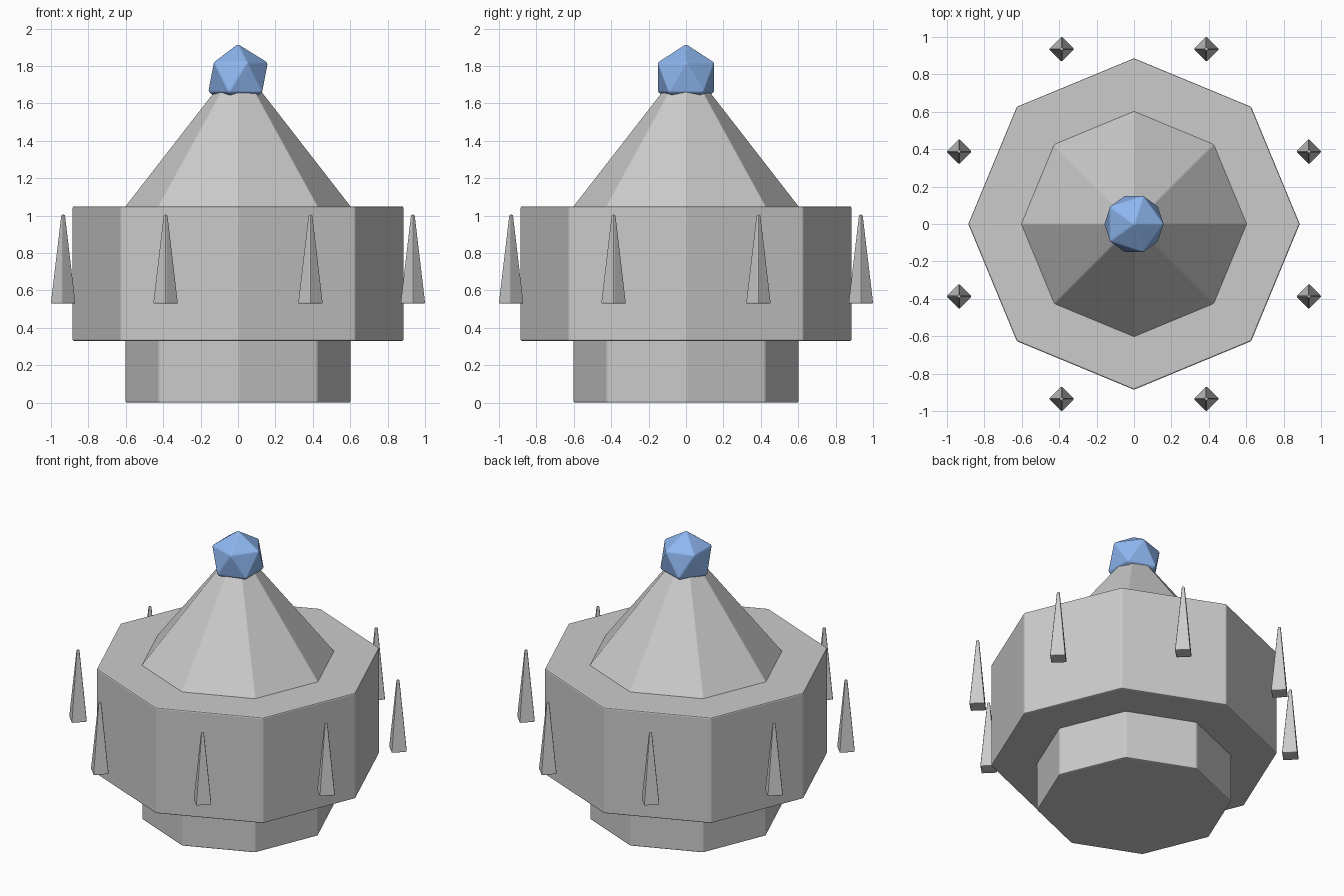
import bpy
from math import cos, sin, pi

if "Cube" in bpy.data.objects:
    bpy.data.objects.remove(bpy.data.objects["Cube"])


def finish(obj, name, bevel):
    """Name the part and soften its edges with a tiny bevel."""
    obj.name = name
    mod = obj.modifiers.new("edge_bevel", 'BEVEL')
    mod.width = bevel
    mod.segments = 2
    mod.limit_method = 'ANGLE'
    mod.angle_limit = 0.3
    return obj


def frustum(name, sides, r1, r2, z0, z1, x=0, y=0, bevel=0.008):
    """Straight or tapered prism standing between two heights."""
    bpy.ops.mesh.primitive_cone_add(vertices=sides, radius1=r1, radius2=r2,
                                    depth=z1 - z0, location=(x, y, (z0 + z1) / 2))
    return finish(bpy.context.object, name, bevel)


# Stacked octagonal tower: foot, drum and roof
frustum("base", 8, 0.602, 0.602, 0.0, 0.34)
frustum("drum", 8, 0.886, 0.886, 0.33, 1.05)
frustum("roof", 8, 0.61, 0.09, 1.04, 1.71, bevel=0.005)

# Blue gem on the tip
bpy.ops.mesh.primitive_ico_sphere_add(subdivisions=1, radius=0.178,
                                      location=(0, 0, 1.74))
gem = finish(bpy.context.object, "gem", 0.006)
blue = bpy.data.materials.new("gem_blue")
blue.diffuse_color = (0.27, 0.47, 0.87, 1)
blue.use_nodes = True
blue.node_tree.nodes["Principled BSDF"].inputs["Base Color"].default_value = blue.diffuse_color
gem.data.materials.append(blue)

# Ring of eight floating four-sided spikes
for i in range(8):
    a = pi / 8 + i * pi / 4
    frustum(f"spike_{i + 1}", 4, 0.068, 0.012, 0.53, 1.005,
            1.012 * cos(a), 1.012 * sin(a), bevel=0.006)
